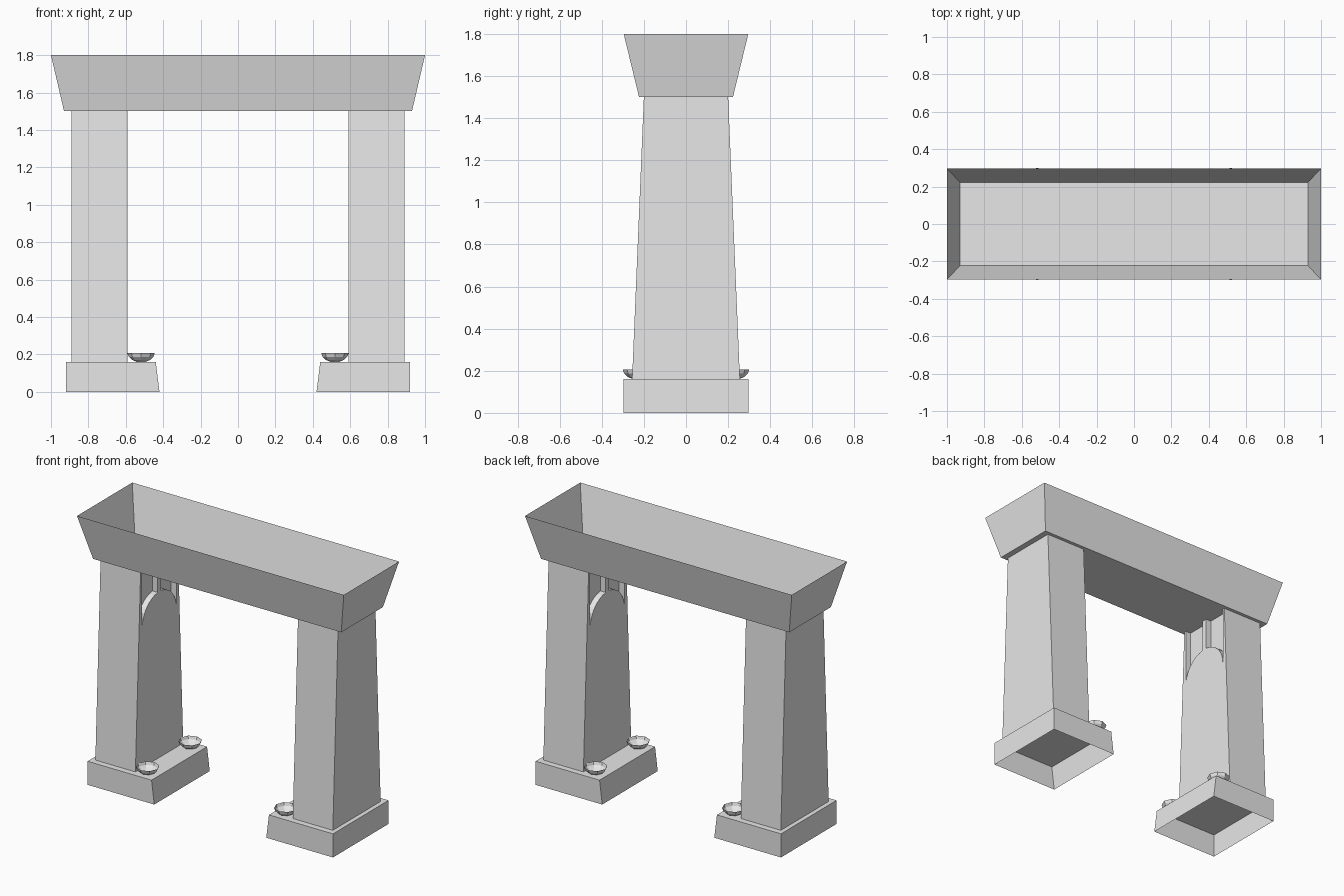
import bpy, bmesh, math

old = bpy.data.objects.get("Cube")
if old:
    bpy.data.objects.remove(old, do_unlink=True)

stone = bpy.data.materials.new("light_grey_stone")
stone.use_nodes = True
GREY = (0.8, 0.8, 0.8, 1)
stone.diffuse_color = GREY
stone.node_tree.nodes["Principled BSDF"].inputs["Base Color"].default_value = GREY


def make_object(name, bm):
    mesh = bpy.data.meshes.new(name)
    bm.to_mesh(mesh)
    bm.free()
    mesh.materials.append(stone)
    obj = bpy.data.objects.new(name, mesh)
    bpy.context.collection.objects.link(obj)
    return obj


def rectangle(x0, x1, half_y, z):
    return [(x0, -half_y, z), (x1, -half_y, z), (x1, half_y, z), (x0, half_y, z)]


def loft(name, lower, upper, cap_lower=True, cap_upper=True):
    """Join two matching outlines with side faces and optional caps."""
    bm = bmesh.new()
    a = [bm.verts.new(p) for p in lower]
    b = [bm.verts.new(p) for p in upper]
    n = len(a)
    for i in range(n):
        j = (i + 1) % n
        bm.faces.new((a[i], a[j], b[j], b[i]))
    if cap_lower:
        bm.faces.new(a[::-1])
    if cap_upper:
        bm.faces.new(b)
    if cap_lower and cap_upper:
        bmesh.ops.recalc_face_normals(bm, faces=bm.faces)
    return make_object(name, bm)


def mirror_copy(obj, name):
    bm = bmesh.new()
    bm.from_mesh(obj.data)
    bmesh.ops.scale(bm, vec=(-1, 1, 1), verts=bm.verts)
    bmesh.ops.reverse_faces(bm, faces=bm.faces)
    return make_object(name, bm)


def pocket_cutter(side):
    """Half of the arched recess, on one side of the middle rib."""
    radius, rib, spring, steps = 0.185, 0.017, 1.10, 8
    start = math.asin(rib / radius)
    outline = []
    for i in range(steps + 1):
        t = start + (math.pi / 2 - start) * i / steps
        outline.append((side * radius * math.sin(t), spring + radius * math.cos(t)))
    outline += [(side * radius, 1.55), (side * rib, 1.55)]
    return loft("pocket_cutter", [(0.55, y, z) for y, z in outline],
                [(0.63, y, z) for y, z in outline])


def make_bowl(name, x, y):
    """Open eight-sided dish."""
    profile = [(0.022, 0.16), (0.048, 0.17), (0.066, 0.187), (0.073, 0.207)]
    bm = bmesh.new()
    rings = [[bm.verts.new((x + r * math.cos(k * math.pi / 4),
                            y + r * math.sin(k * math.pi / 4), z)) for k in range(8)]
             for r, z in profile]
    bm.faces.new(rings[0][::-1])
    for a, b in zip(rings, rings[1:]):
        for k in range(8):
            j = (k + 1) % 8
            bm.faces.new((a[k], a[j], b[j], b[k]))
    return make_object(name, bm)


# Open trough across the top
loft("top_trough", rectangle(-0.93, 0.93, 0.223, 1.5),
     rectangle(-1, 1, 0.296, 1.8), cap_upper=False)

# Hollow base, open underneath, with a sloping inner side
base = loft("left_base", rectangle(0.42, 0.92, 0.297, 0),
            rectangle(0.44, 0.92, 0.297, 0.16), cap_lower=False)
mirror_copy(base, "right_base")

# Tapered pillar with an arched, ribbed recess on its inner face
pillar = loft("left_pillar", rectangle(0.59, 0.89, 0.256, 0.16),
              rectangle(0.59, 0.89, 0.2, 1.5))
cutters = [pocket_cutter(side) for side in (-1, 1)]
for cutter in cutters:
    cut = pillar.modifiers.new("pocket", "BOOLEAN")
    cut.operation = "DIFFERENCE"
    cut.solver = "EXACT"
    cut.object = cutter
bpy.context.view_layer.update()
evaluated = pillar.evaluated_get(bpy.context.evaluated_depsgraph_get())
carved = bpy.data.meshes.new_from_object(evaluated)
pillar.modifiers.clear()
pillar.data = carved
for cutter in cutters:
    bpy.data.objects.remove(cutter, do_unlink=True)
mirror_copy(pillar, "right_pillar")

# Small dishes on the base ledges, front and back
for label, y in (("front", -0.228), ("back", 0.228)):
    bowl = make_bowl("left_" + label + "_bowl", 0.518, y)
    mirror_copy(bowl, "right_" + label + "_bowl")
